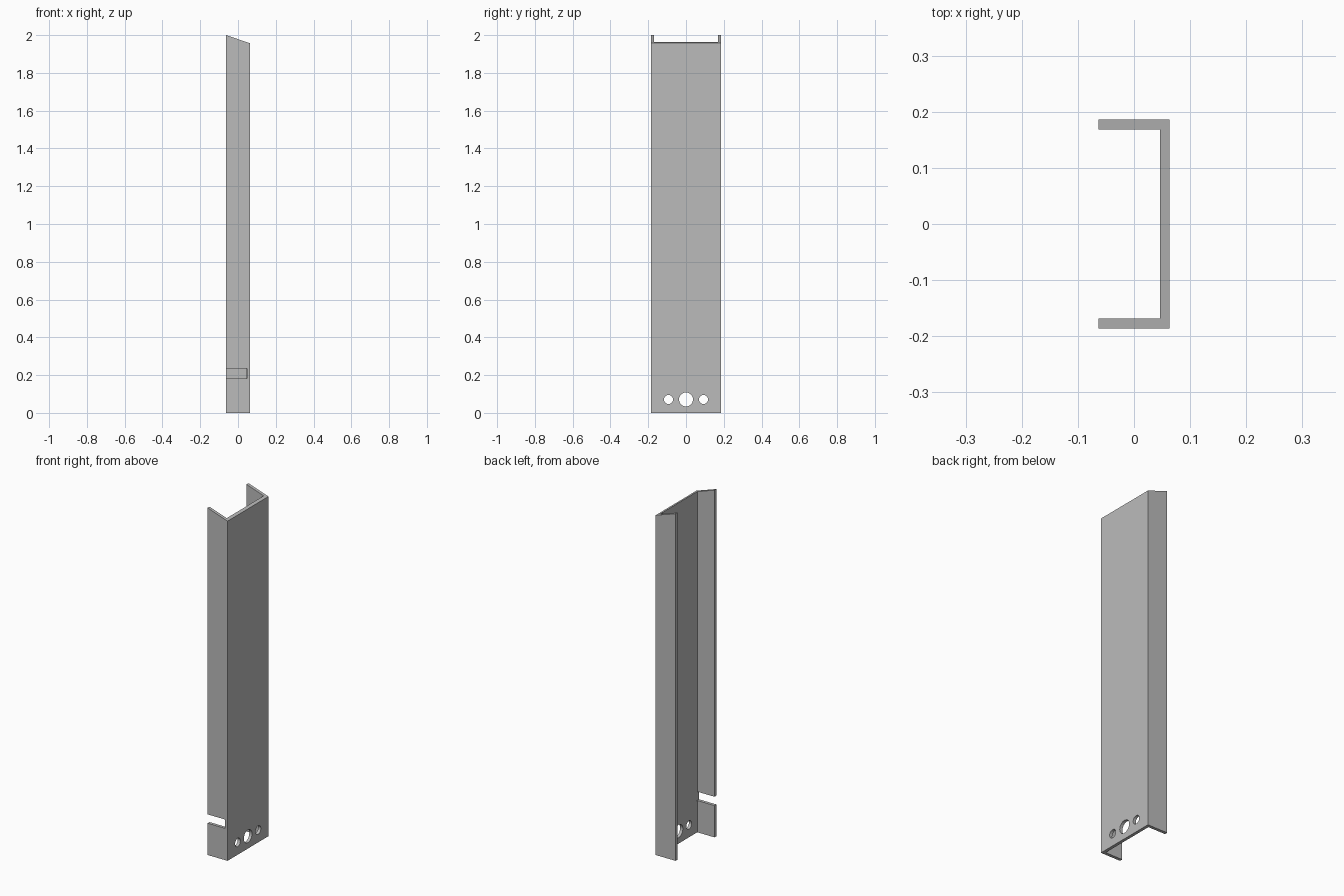
import bpy, bmesh, math
from mathutils import Vector

cube = bpy.data.objects.get("Cube")
if cube:
    bpy.data.objects.remove(cube, do_unlink=True)

HALF_X, HALF_Y, HEIGHT, WALL = 0.0635, 0.186, 2.0, 0.0175
TOP_DROP = 0.043   # fall of the sloped top across the flange

steel = bpy.data.materials.new("steel grey")
steel.use_nodes = True
grey = (0.5, 0.5, 0.5, 1)
steel.diffuse_color = grey
steel.node_tree.nodes["Principled BSDF"].inputs["Base Color"].default_value = grey

# U-shaped channel: extruded profile, open towards -x
inner_x, inner_y = HALF_X - WALL, HALF_Y - WALL
half = [(HALF_X, HALF_Y), (-HALF_X, HALF_Y), (-HALF_X, inner_y), (inner_x, inner_y)]
outline = half + [(x, -y) for x, y in reversed(half)]
bm = bmesh.new()
base = bm.faces.new([bm.verts.new((x, y, 0)) for x, y in outline])
top = bmesh.ops.extrude_face_region(bm, geom=[base])["geom"]
for v in top:
    if isinstance(v, bmesh.types.BMVert):
        # Sloped top end
        v.co.z = HEIGHT - TOP_DROP * (v.co.x + HALF_X) / (2 * HALF_X)
bmesh.ops.recalc_face_normals(bm, faces=bm.faces)
mesh = bpy.data.meshes.new("channel_post")
bm.to_mesh(mesh)
bm.free()
mesh.materials.append(steel)
post = bpy.data.objects.new("channel_post", mesh)
bpy.context.collection.objects.link(post)


def cut(cutter, name):
    """Subtract the cutter from the post, then discard it."""
    cutter.name = name
    cutter.hide_render = True
    cutter.data.materials.append(steel)
    mod = post.modifiers.new(name, "BOOLEAN")
    mod.operation, mod.solver, mod.object = "DIFFERENCE", "EXACT", cutter
    bpy.ops.object.select_all(action="DESELECT")
    bpy.context.view_layer.objects.active = post
    post.select_set(True)
    bpy.ops.object.modifier_apply(modifier=name)
    bpy.data.objects.remove(cutter, do_unlink=True)


# Bolt holes through the web
for y, radius in ((-0.093, 0.024), (0, 0.037), (0.093, 0.024)):
    bpy.ops.mesh.primitive_cylinder_add(vertices=40, radius=radius, depth=0.1,
                                        location=(HALF_X, y, 0.071),
                                        rotation=(0, math.pi / 2, 0))
    cut(bpy.context.object, "bolt_hole")

# Open slot in the front flange only
lo, hi = Vector((-0.1, -0.25, 0.183)), Vector((0.047, -0.16, 0.234))
bpy.ops.mesh.primitive_cube_add(size=1, location=(lo + hi) / 2)
slot = bpy.context.object
slot.scale = hi - lo
cut(slot, "flange_slot")

bpy.ops.object.shade_smooth_by_angle(angle=math.radians(30))
